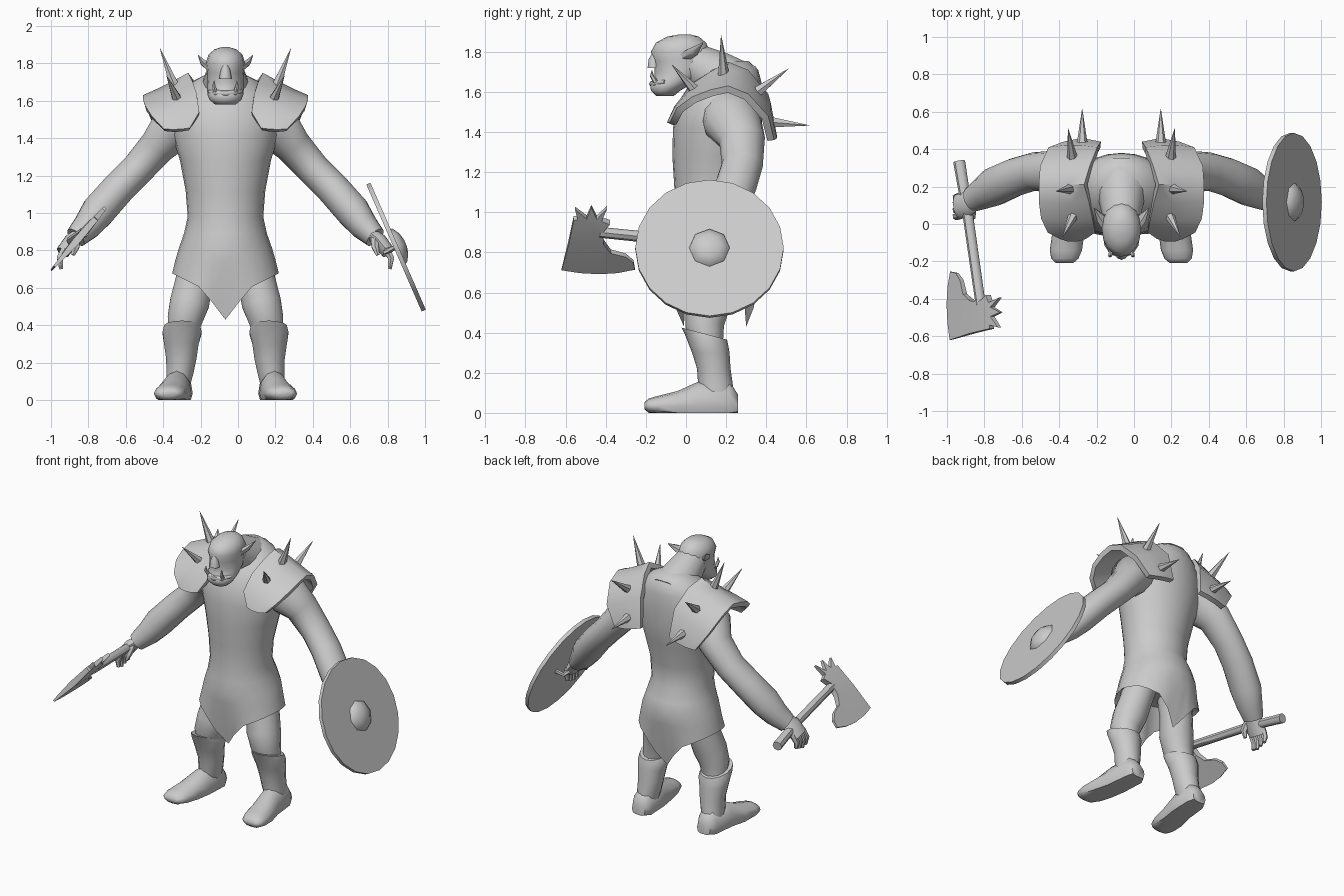
import bpy, bmesh, math
from mathutils import Vector as V

CX = -0.067  # symmetry line of the figure
grey = bpy.data.materials.new("plain grey")
grey.diffuse_color = (0.6, 0.6, 0.6, 1)


def finish(name, bm, angle=45):
    bmesh.ops.recalc_face_normals(bm, faces=bm.faces)
    me = bpy.data.meshes.new(name)
    bm.to_mesh(me)
    bm.free()
    me.materials.append(grey)
    ob = bpy.data.objects.new(name, me)
    bpy.context.collection.objects.link(ob)
    bpy.ops.object.select_all(action='DESELECT')
    ob.select_set(True)
    bpy.context.view_layer.objects.active = ob
    bpy.ops.object.shade_smooth_by_angle(angle=math.radians(angle))
    return ob


def ellipse(c, u, v, n):
    return [V(c) + V(u) * math.sin(a) - V(v) * math.cos(a)
            for a in (2 * math.pi * i / n for i in range(n))]


def loft(name, rings, angle=45):
    bm = bmesh.new()
    rows = [[bm.verts.new(p) for p in r] for r in rings]
    n = len(rows[0])
    for a, b in zip(rows, rows[1:]):
        for i in range(n):
            bm.faces.new((a[i], a[(i + 1) % n], b[(i + 1) % n], b[i]))
    bm.faces.new(rows[0])
    bm.faces.new(rows[-1])
    return finish(name, bm, angle)


def stack(sections, n, cx=CX, tilt=0):
    """Horizontal rings from (z, half width, front y, back y)."""
    return [ellipse((cx, (f + b) / 2, z), (rx, 0, 0), (0, (b - f) / 2, -tilt), n)
            for z, rx, f, b in sections]


def tube(name, pts, radii, n=10, flat=1.0, angle=45):
    pts = [V(p) for p in pts]
    d = (pts[-1] - pts[0]).normalized()
    ref = V((1, 0, 0)) if abs(d.y) > 0.8 else V((0, 1, 0))
    rings = []
    for i, p in enumerate(pts):
        t = (pts[min(i + 1, len(pts) - 1)] - pts[max(i - 1, 0)]).normalized()
        u = t.cross(ref).normalized()
        rings.append(ellipse(p, u * radii[i] * flat, t.cross(u) * radii[i], n))
    return loft(name, rings, angle)


# Torso and tunic with pointed hem at front and back
body = stack([(0.67, 0.285, -0.06, 0.345), (0.74, 0.27, -0.075, 0.37), (0.81, 0.25, -0.078, 0.377),
              (0.89, 0.222, -0.068, 0.36), (0.98, 0.202, -0.055, 0.315), (1.12, 0.213, -0.058, 0.32),
              (1.28, 0.243, -0.068, 0.36), (1.42, 0.285, -0.065, 0.38), (1.54, 0.29, -0.045, 0.38),
              (1.64, 0.235, 0.02, 0.378), (1.71, 0.165, 0.09, 0.36), (1.755, 0.075, 0.16, 0.31)], 24)
for p in body[0]:
    dx = abs(p.x - CX)
    p.z = 0.60 + (dx - 0.13) * 0.5 if dx > 0.13 else 0.43 + dx * 1.3
    if dx < 0.05:
        p.y = -0.01 if p.y < 0 else 0.30
    elif 0.1 < dx < 0.27:  # square the hem so it hangs over the thighs
        p.y += 0.02 if p.y > 0.14 else -0.02
loft("torso_tunic", stack([(0.74, 0.2, 0.0, 0.28)], 24) + body)

# Neck and head
tube("neck", [(CX, 0.25, 1.60), (CX, 0.14, 1.69), (CX, 0.03, 1.75)], [0.165, 0.125, 0.10], 14)
loft("head", stack([(1.58, 0.055, -0.15, -0.06), (1.605, 0.085, -0.175, -0.03), (1.635, 0.097, -0.178, 0.02),
                    (1.665, 0.098, -0.155, 0.06), (1.70, 0.10, -0.157, 0.10), (1.75, 0.098, -0.158, 0.12),
                    (1.80, 0.105, -0.175, 0.12), (1.845, 0.092, -0.15, 0.10), (1.875, 0.06, -0.095, 0.065),
                    (1.887, 0.02, -0.03, 0.02)], 16), 60)
tube("lower_lip", [(CX - 0.085, -0.105, 1.65), (CX - 0.05, -0.15, 1.642), (CX, -0.168, 1.64),
                   (CX + 0.05, -0.15, 1.642), (CX + 0.085, -0.105, 1.65)],
     [0.01, 0.015, 0.016, 0.015, 0.01], 8)
tube("nose", [(CX, -0.15, 1.80), (CX, -0.16, 1.76), (CX, -0.158, 1.72)], [0.015, 0.026, 0.034], 8)

for s, side in ((-1, "right"), (1, "left")):
    def P(dx, y, z):
        return V((CX + s * dx, y, z))

    # Ears and tusks
    tube(side + "_ear", [P(0.08, -0.005, 1.775), P(0.115, 0.035, 1.80), P(0.147, 0.085, 1.845)],
         [0.036, 0.03, 0.002], 6, 0.6)
    tube(side + "_tusk", [P(0.055, -0.152, 1.65), P(0.062, -0.17, 1.68), P(0.06, -0.17, 1.71)],
         [0.013, 0.01, 0.001], 6)

    # Arm and hand
    tube(side + "_arm",
         [P(0.16, 0.20, 1.52), P(0.28, 0.23, 1.455), P(0.36, 0.28, 1.36), P(0.47, 0.28, 1.235),
          P(0.57, 0.25, 1.135), P(0.68, 0.20, 1.01), P(0.74, 0.165, 0.93), P(0.80, 0.13, 0.87)],
         [0.125, 0.148, 0.115, 0.103, 0.104, 0.106, 0.088, 0.068], 14, 0.88)
    tube(side + "_palm", [P(0.78, 0.135, 0.89), P(0.825, 0.11, 0.85), P(0.87, 0.095, 0.79)],
         [0.058, 0.075, 0.07], 10, 0.55)
    for i in range(4):
        y = 0.04 + 0.034 * i
        tube(f"{side}_finger_{i + 1}",
             [P(0.858, y + 0.008, 0.81), P(0.885, y, 0.76), P(0.878, y, 0.70 + 0.01 * abs(i - 1))],
             [0.022, 0.02, 0.012], 6)
    tube(side + "_thumb", [P(0.80, 0.08, 0.865), P(0.80, 0.04, 0.82), P(0.815, 0.035, 0.775)],
         [0.026, 0.022, 0.011], 6)

    # Thigh, boot shaft and foot
    tube(side + "_thigh", [P(0.14, 0.15, 0.76), P(0.165, 0.135, 0.64), P(0.192, 0.105, 0.52),
                           P(0.217, 0.093, 0.43), P(0.232, 0.11, 0.33)],
         [0.11, 0.104, 0.108, 0.096, 0.075], 14)
    loft(side + "_boot_shaft",
         stack([(0.08, 0.066, 0.07, 0.24)], 14, CX + s * 0.252)
         + stack([(0.15, 0.075, 0.06, 0.232)], 14, CX + s * 0.243)
         + stack([(0.22, 0.083, 0.055, 0.222), (0.30, 0.095, 0.03, 0.217)], 14, CX + s * 0.236)
         + stack([(0.36, 0.107, -0.005, 0.212), (0.395, 0.098, -0.022, 0.205)], 14, CX + s * 0.232, 0.03))
    foot = []
    for y, dx, rx, top in ((0.26, 0.25, 0.05, 0.09), (0.215, 0.25, 0.075, 0.16), (0.06, 0.262, 0.08, 0.155),
                           (-0.04, 0.283, 0.086, 0.11), (-0.14, 0.297, 0.086, 0.085),
                           (-0.185, 0.303, 0.073, 0.072), (-0.208, 0.305, 0.048, 0.052)):
        ring = ellipse(P(dx, y, 0.035), (rx, 0, 0), (0, 0, top - 0.035), 12)
        for p in ring:
            p.z = max(p.z, 0.0)
        foot.append(ring)
    loft(side + "_foot", foot, 55)

    # Shoulder plate: arched strip with a raised inner edge
    bm = bmesh.new()
    rows = []
    for y, xo, zo, xi, zi in ((-0.08, 0.33, 1.45, 0.19, 1.455), (-0.045, 0.395, 1.52, 0.14, 1.54),
                              (0.03, 0.43, 1.575, 0.155, 1.64), (0.12, 0.442, 1.61, 0.175, 1.70),
                              (0.21, 0.442, 1.63, 0.20, 1.75), (0.31, 0.435, 1.59, 0.17, 1.71),
                              (0.41, 0.39, 1.48, 0.13, 1.59), (0.44, 0.31, 1.36, 0.11, 1.40)):
        rows.append([bm.verts.new(P(xo + (xi - xo) * t, y + (0.06 * (y - 0.19)) * 4 * t * (1 - t),
                                    zo + (zi - zo) * t - 0.005 * 4 * t * (1 - t)))
                     for t in (0, 0.33, 0.67, 1)])
    for a, b in zip(rows, rows[1:]):
        for i in range(3):
            bm.faces.new((a[i], a[i + 1], b[i + 1], b[i]))
    bmesh.ops.recalc_face_normals(bm, faces=bm.faces)
    if sum(f.normal.z for f in bm.faces) < 0:
        bmesh.ops.reverse_faces(bm, faces=bm.faces)
    bmesh.ops.solidify(bm, geom=bm.faces[:], thickness=0.035)
    finish(side + "_shoulder_plate", bm, 50)

    # Spikes on the plate
    for i, (base, tip) in enumerate((((0.25, 0.06, 1.59), (0.315, -0.07, 1.735)),
                                     ((0.265, 0.19, 1.66), (0.35, 0.175, 1.88)),
                                     ((0.26, 0.34, 1.59), (0.285, 0.51, 1.715)),
                                     ((0.21, 0.41, 1.45), (0.21, 0.615, 1.433)))):
        tube(f"{side}_spike_{i + 1}", [P(*base), P(*tip)], [0.032, 0.001], 6, angle=30)

# Round shield on the left arm, tilted outward
axis = V((0.917, 0, 0.40))
down = V((0.40, 0, -0.917))
hub = V((0.845, 0.117, 0.818))


def disc(offset, r, n):
    return ellipse(hub + axis * offset, V((0, r, 0)), down * r, n)


loft("shield", [disc(-0.012, 0.37, 20), disc(0.012, 0.37, 20)], 30)
loft("shield_boss", [disc(0.0, 0.105, 8), disc(0.022, 0.098, 8), disc(0.045, 0.06, 8), disc(0.055, 0.02, 8)])
grip = hub - axis * 0.06
tube("shield_grip", [hub + V((0, -0.12, 0)), grip + V((0, -0.10, 0)), grip + V((0, 0.10, 0)),
                     hub + V((0, 0.12, 0))], [0.015] * 4, 6)

# Axe in the right hand
tube("axe_handle", [(-0.935, 0.335, 0.805), (-0.89, 0.06, 0.85), (-0.82, -0.43, 0.90)],
     [0.032, 0.028, 0.027], 8)
outline = [(-0.56, 0.97), (-0.585, 0.85), (-0.62, 0.715), (-0.53, 0.70), (-0.43, 0.694), (-0.34, 0.70),
           (-0.255, 0.718), (-0.262, 0.755), (-0.30, 0.785), (-0.375, 0.805), (-0.41, 0.85), (-0.415, 0.91),
           (-0.38, 0.95), (-0.42, 0.965), (-0.393, 1.025), (-0.445, 0.975), (-0.472, 1.03),
           (-0.495, 0.975), (-0.553, 1.02), (-0.54, 0.972)]
bm = bmesh.new()
faces = []
for k in (-1, 1):
    ring = []
    for y, z in outline:
        half = max(0.003, 0.024 - 0.1 * abs(z - 0.89))  # thins toward edge and barbs
        ring.append(bm.verts.new(V((-0.71 - (1.03 - z) * 0.86, y, z)) + V((0.75, 0, -0.66)) * half * k))
    faces.append(ring)
n = len(outline)
for i in range(n):
    j = (i + 1) % n
    bm.faces.new((faces[0][i], faces[0][j], faces[1][j], faces[1][i]))
caps = [bm.faces.new(r) for r in faces]
bmesh.ops.triangulate(bm, faces=caps)
finish("axe_head", bm, 30)
